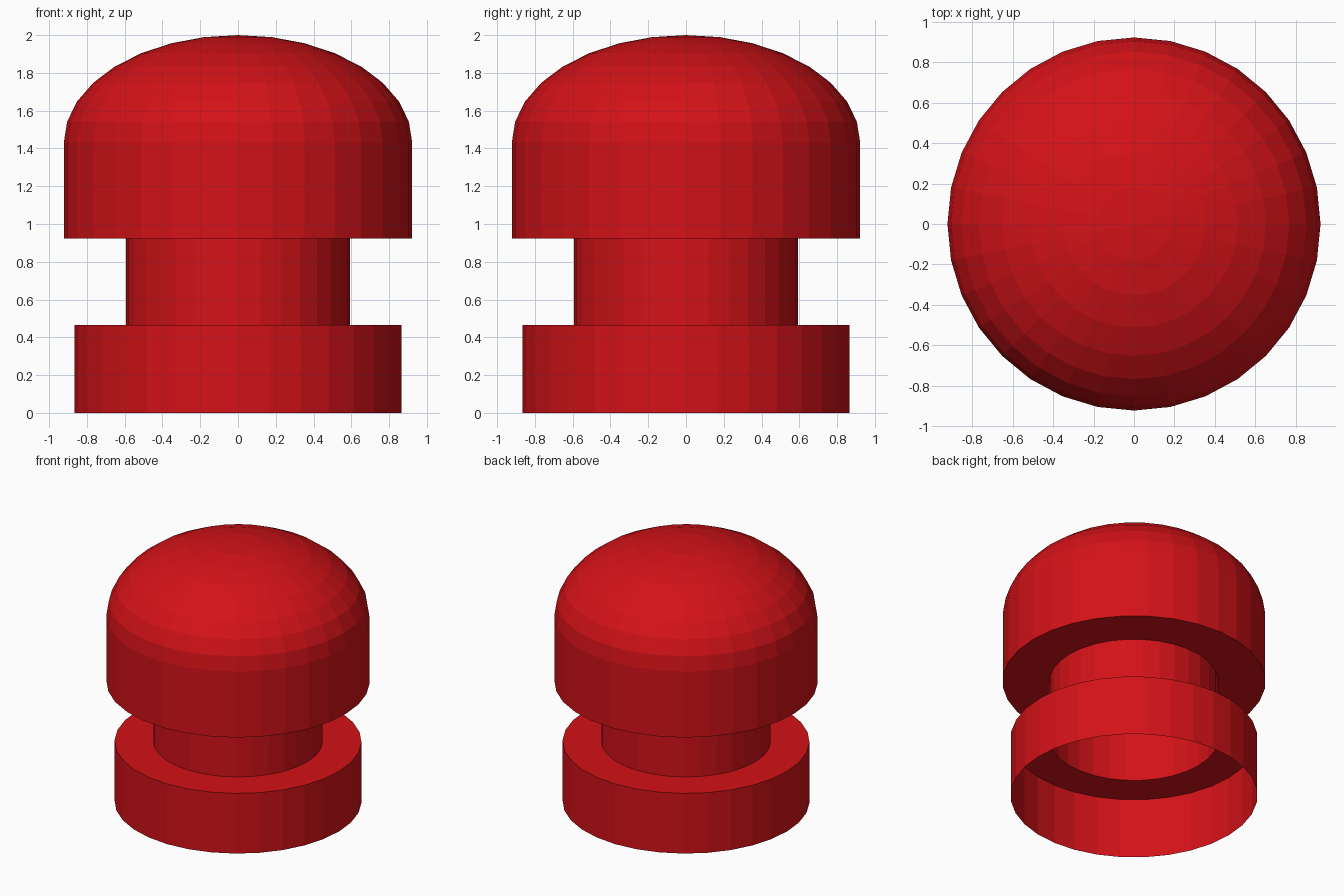
import bpy, bmesh
from math import cos, sin, pi

if "Cube" in bpy.data.objects:
    bpy.data.objects.remove(bpy.data.objects["Cube"])

SIDES = 32
STEPS = 8

red = bpy.data.materials.new("red")
red.diffuse_color = (0.65, 0.006, 0.009, 1)
red.use_nodes = True
red.node_tree.nodes["Principled BSDF"].inputs["Base Color"].default_value = red.diffuse_color


def lathe(name, profile):
    """Revolve an (r, z) profile, listed bottom to top, into an open shell."""
    bm = bmesh.new()
    rings = []
    for r, z in profile:
        if r < 1e-6:
            rings.append([bm.verts.new((0, 0, z))] * SIDES)
        else:
            rings.append([bm.verts.new((r * cos(2 * pi * i / SIDES),
                                        r * sin(2 * pi * i / SIDES), z))
                          for i in range(SIDES)])
    for low, high in zip(rings, rings[1:]):
        for i in range(SIDES):
            j = (i + 1) % SIDES
            corners = [low[i], low[j], high[j], high[i]]
            bm.faces.new(list(dict.fromkeys(corners)))
    mesh = bpy.data.meshes.new(name)
    bm.to_mesh(mesh)
    bm.free()
    mesh.materials.append(red)
    obj = bpy.data.objects.new(name, mesh)
    bpy.context.collection.objects.link(obj)
    return obj


# Hollow base collar, open underneath, with a flat shoulder
lathe("base_collar", [(0.865, 0), (0.865, 0.465), (0.593, 0.465)])

# Narrow neck tube
lathe("neck", [(0.593, 0.465), (0.593, 0.923)])

# Cap: flat underside, straight wall, half-ellipsoid dome
dome = [(0.922 * cos(a), 1.432 + 0.568 * sin(a))
        for a in (pi / 2 * k / STEPS for k in range(STEPS + 1))]
lathe("domed_cap", [(0.593, 0.923), (0.922, 0.923)] + dome)
